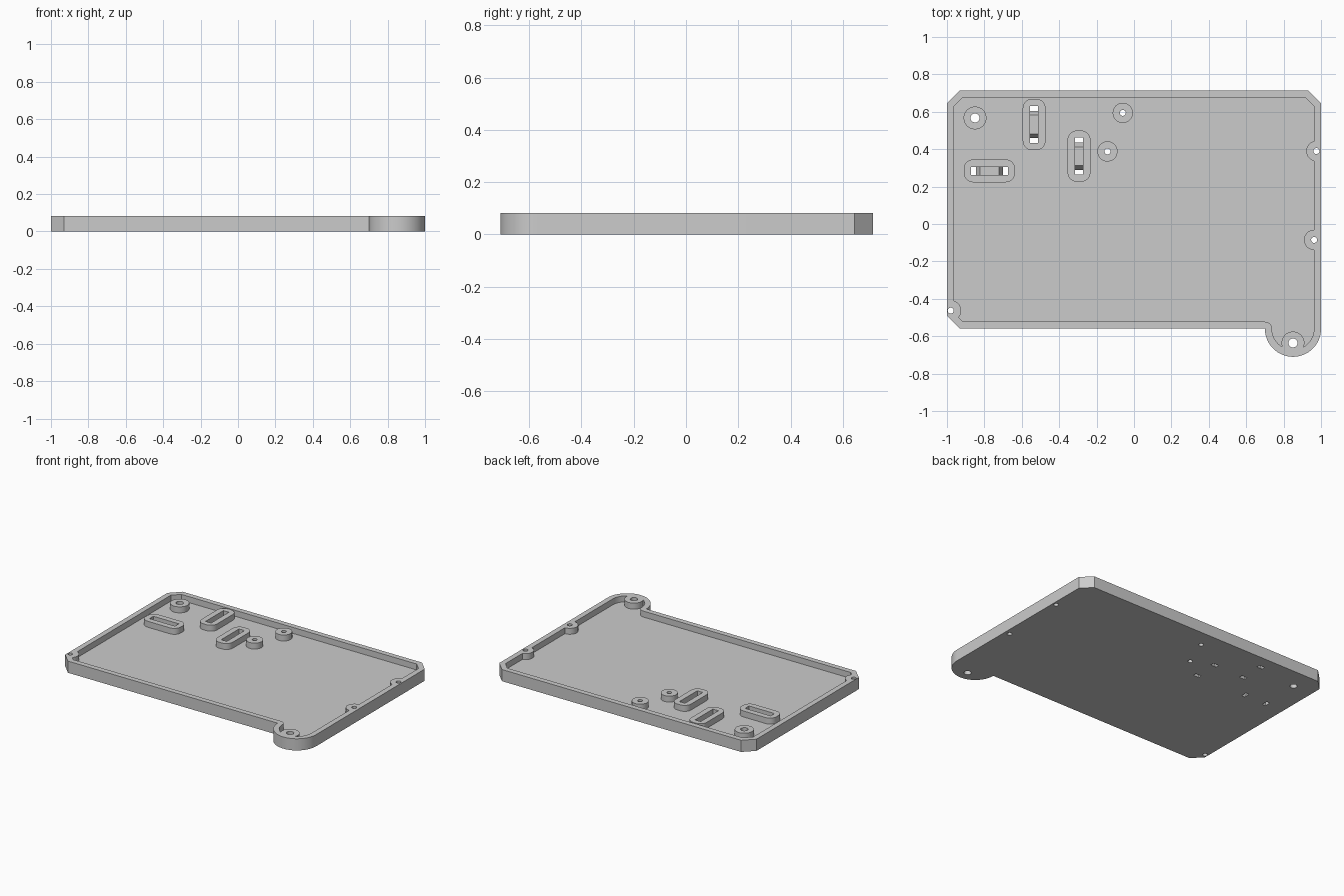
import bpy, bmesh, math

if "Cube" in bpy.data.objects:
    bpy.data.objects.remove(bpy.data.objects["Cube"])

H = 0.082        # full height
FLOOR = 0.04     # base plate thickness
WALL = 0.0375    # rim thickness
TAB = (0.85, -0.56, 0.15)   # rounded ear: centre x, centre y, radius

grey = bpy.data.materials.new("light grey")
grey.diffuse_color = (0.6, 0.6, 0.6, 1)
grey.use_nodes = True
grey.node_tree.nodes["Principled BSDF"].inputs["Base Color"].default_value = grey.diffuse_color


def arc(cx, cy, r, a0, a1, n):
    return [(cx + r * math.cos(math.radians(a0 + (a1 - a0) * i / n)),
             cy + r * math.sin(math.radians(a0 + (a1 - a0) * i / n))) for i in range(n + 1)]


def prism(name, pts, z0, z1, place=lambda u, v, w: (u, v, w)):
    """Extrude a 2D outline from z0 to z1, optionally remapping its axes."""
    bm = bmesh.new()
    face = bm.faces.new([bm.verts.new(place(u, v, z0)) for u, v in pts])
    top = bmesh.ops.extrude_face_region(bm, geom=[face])["geom"]
    half = len(pts)
    new = [g for g in top if isinstance(g, bmesh.types.BMVert)]
    a, b = place(0, 0, z0), place(0, 0, z1)
    bmesh.ops.translate(bm, verts=new, vec=[q - p for p, q in zip(a, b)])
    bmesh.ops.recalc_face_normals(bm, faces=bm.faces)
    me = bpy.data.meshes.new(name)
    bm.to_mesh(me)
    bm.free()
    me.materials.append(grey)
    ob = bpy.data.objects.new(name, me)
    bpy.context.collection.objects.link(ob)
    return ob


def cut(target, tool):
    """Subtract a tool from the target and discard the tool."""
    mod = target.modifiers.new("cut", 'BOOLEAN')
    mod.operation, mod.solver, mod.object = 'DIFFERENCE', 'EXACT', tool
    bpy.context.view_layer.objects.active = target
    bpy.ops.object.modifier_apply(modifier=mod.name)
    bpy.data.objects.remove(tool)


def circle(x, y, r, n=40):
    return arc(x, y, r, 0, 360, n)[:-1]


def rounded_rect(cx, cy, hx, hy, r):
    pts = []
    for sx, sy, a in ((1, 1, 0), (-1, 1, 90), (-1, -1, 180), (1, -1, 270)):
        pts += arc(cx + sx * (hx - r), cy + sy * (hy - r), r, a, a + 90, 10)
    return pts


# Tray body: chamfered plate with a rounded ear
tx, ty, tr = TAB
outline = arc(tx, ty, tr, 180, 360, 48) + [
    (1, 0.645), (0.93, 0.715), (-0.93, 0.715), (-1, 0.645), (-1, -0.49), (-0.93, -0.56)]
tray = prism("tray", outline, 0, H)

# Pocket: the outline inset by the rim thickness
k = WALL * math.tan(math.radians(22.5))
i = 1 - WALL
pocket_outline = (arc(0.70, ty, WALL, 90, 0, 10) + arc(tx, ty, tr - WALL, 180, 360, 40)[1:] + [
    (i, 0.645 - k), (0.93 - k, 0.715 - WALL), (-0.93 + k, 0.715 - WALL),
    (-i, 0.645 - k), (-i, -0.49 + k), (-0.93 + k, -0.56 + WALL)])
pocket = prism("pocket", pocket_outline, FLOOR, H + 0.05)

# Screw bosses: x, y, boss radius, hole radius
bosses = [(-0.85, 0.567, 0.061, 0.024), (0.85, -0.636, 0.061, 0.024),
          (-0.06, 0.594, 0.054, 0.016), (-0.142, 0.388, 0.054, 0.016),
          (0.975, 0.39, 0.054, 0.016), (0.963, -0.085, 0.054, 0.016),
          (-0.98, -0.463, 0.056, 0.016)]
# Strap mounts: x, y, lies along x
mounts = [(-0.773, 0.284, True), (-0.534, 0.532, False), (-0.294, 0.363, False)]

# Leave the bosses and mounts standing in the pocket
for x, y, r, _ in bosses:
    cut(pocket, prism("boss", circle(x, y, r), -0.1, 0.3))
for x, y, along in mounts:
    hx, hy = (0.137, 0.061) if along else (0.061, 0.137)
    cut(pocket, prism("mount", rounded_rect(x, y, hx, hy, 0.05), -0.1, 0.3))
cut(tray, pocket)

# Screw holes
for x, y, _, r in bosses:
    cut(tray, prism("hole", circle(x, y, r, 24), -0.1, 0.3))

# Strap slots: open at both ends with a sloped bridge between
slot = [(-0.099, -0.05), (-0.073, -0.05), (-0.073, 0), (-0.05, FLOOR), (0.05, FLOOR),
        (0.073, 0), (0.073, -0.05), (0.099, -0.05), (0.099, 0.2), (-0.099, 0.2)]
for x, y, along in mounts:
    if along:
        place = lambda u, v, w: (x + u, y + w, v)
    else:
        place = lambda u, v, w: (x + w, y + u, v)
    cut(tray, prism("slot", slot, -0.0215, 0.0215, place))

# Smooth the round walls, keep edges sharp
bpy.ops.object.select_all(action='DESELECT')
tray.select_set(True)
bpy.context.view_layer.objects.active = tray
bpy.ops.object.shade_smooth_by_angle(angle=math.radians(30))
